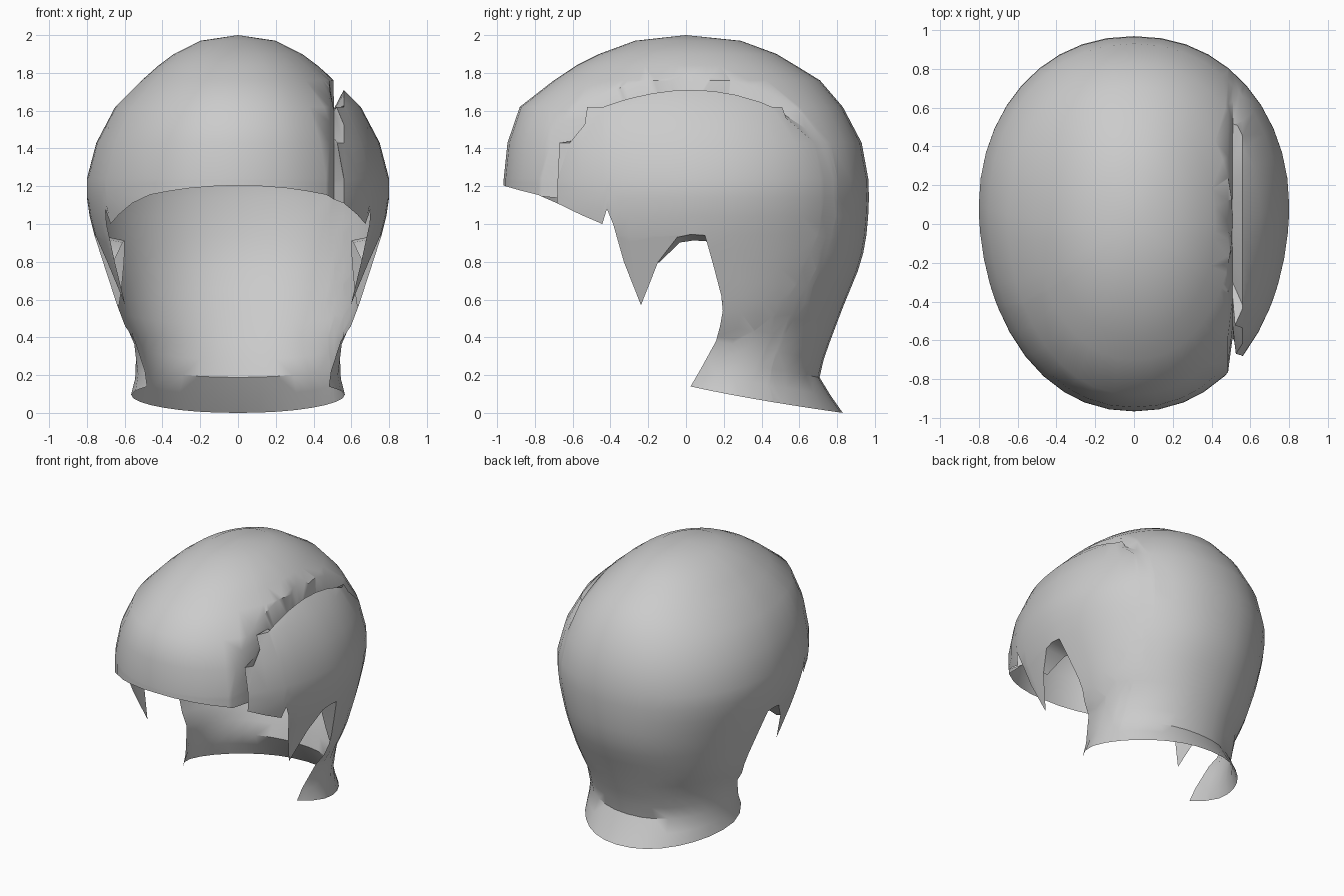
import bpy, bmesh
from math import sin, cos, radians
from mathutils import Vector

if "Cube" in bpy.data.objects:
    bpy.data.objects.remove(bpy.data.objects["Cube"])

# Horizontal rings of the hair: z, half width, front y, widest y, back y
RINGS = [(2.0, 0, 0, 0, 0), (1.97, .2, -.27, 0, .29), (1.9, .34, -.46, 0, .48),
         (1.84, .42, -.58, 0, .58), (1.76, .51, -.7, .02, .71), (1.62, .65, -.88, .05, .83),
         (1.43, .75, -.945, .08, .93), (1.24, .8, -.965, .1, .965), (1.1, .8, -.97, .1, .97),
         (.94, .76, -.97, .1, .955), (.8, .715, -.97, .14, .93), (.57, .64, -.97, .2, .835),
         (.4, .575, -.97, .17, .77), (.2, .61, -.97, .06, .7), (.1, .645, -.97, 0, .76),
         (0, .64, -.97, -.05, .83)]
# Front hem: angle forward of the ear, z (ear arch, sideburn, notch, fringe)
HEM = [(0, .94), (4, .945), (8, .93), (15, .8), (22, .57), (25, .8), (27, 1.0), (29, 1.08),
       (30.5, 1.0), (38, 1.05), (47, 1.11), (56, 1.155), (65, 1.175), (73, 1.19),
       (82, 1.2), (90, 1.205)]


def ring_at(z):
    for a, b in zip(RINGS, RINGS[1:]):
        if z >= b[0]:
            t = (a[0] - z) / (a[0] - b[0])
            return [p + (q - p) * t for p, q in zip(a, b)]
    return RINGS[-1]


def point(angle, z, side):
    """Angle 0 is the ear line, 90 the front, -90 the back."""
    _, w, yf, ym, yb = ring_at(z)
    a = radians(angle)
    x = w * max(cos(a), 0) ** .93
    if angle <= 0:
        y = ym - (yb - ym) * sin(a)
        x -= .15 * (1 + angle / 90) ** 5 * min(1, max(0, (.45 - z) / .3))
    else:
        y = ym - (ym - yf) * sin(a)
    return Vector((side * x, y, z))


def column(angle, hem, side):
    zs = [r[0] for r in RINGS[:8]]
    mid = max(hem, .94)
    zs += [1.24 + (mid - 1.24) * k / 3 for k in (1, 2, 3)]
    zs += [mid + (min(hem, mid) - mid) * k / 10 for k in range(1, 11)]
    return [point(angle, z, side) for z in zs]


def loft(bm, columns):
    grid = [[bm.verts.new(p) for p in c] for c in columns]
    for a, b in zip(grid, grid[1:]):
        for i in range(len(a) - 1):
            bm.faces.new((a[i], a[i + 1], b[i + 1], b[i]))


def finish(bm, name):
    bmesh.ops.remove_doubles(bm, verts=bm.verts[:], dist=.0005)
    bmesh.ops.dissolve_degenerate(bm, edges=bm.edges[:], dist=.0005)
    bmesh.ops.recalc_face_normals(bm, faces=bm.faces[:])
    mesh = bpy.data.meshes.new(name)
    bm.to_mesh(mesh)
    bm.free()
    ob = bpy.data.objects.new(name, mesh)
    bpy.context.collection.objects.link(ob)
    bpy.ops.object.select_all(action='DESELECT')
    ob.select_set(True)
    bpy.context.view_layer.objects.active = ob
    bpy.ops.object.shade_smooth_by_angle(angle=radians(40))


# Hair shell: back and neck, then fringe and sideburns, on both sides
bm = bmesh.new()
for side in (-1, 1):
    back = [-90 + 9 * i for i in range(11)]
    loft(bm, [column(a, .14 + .14 * sin(radians(a)), side) for a in back])
    loft(bm, [column(a, z, side) for a, z in HEM])
bmesh.ops.remove_doubles(bm, verts=bm.verts[:], dist=.0005)

# Side parting: three cuts, with the middle one pushed in as a groove
for x in (.485, .51, .56):
    bmesh.ops.bisect_plane(bm, geom=bm.verts[:] + bm.edges[:] + bm.faces[:], dist=.0001,
                           plane_co=(x, 0, 0), plane_no=(1, 0, 0))
for v in bm.verts:
    if abs(v.co.x - .51) < .002 and v.co.z > 1.1 and v.co.y < .7:
        depth = .15 * min(1, (.7 - v.co.y) / .5)
        inward = Vector((.5, .1, 1.0)) - v.co
        if v.co.y < -.5:
            inward.z *= .2
        v.co += inward.normalized() * depth
finish(bm, "hair_shell")

# Inward lips around the ears
bm = bmesh.new()
for side in (-1, 1):
    edge = [point(0, z, side) for z in (.57, .68, .8, .88)]
    edge += [point(a, z, side) for a, z in HEM[:4]]
    depths = (.01, .06, .11, .14, .16, .16, .14, .03)
    loft(bm, [[p, p + Vector((-side * d, d * .1, -d * .2))] for p, d in zip(edge, depths)])
finish(bm, "ear_lips")
